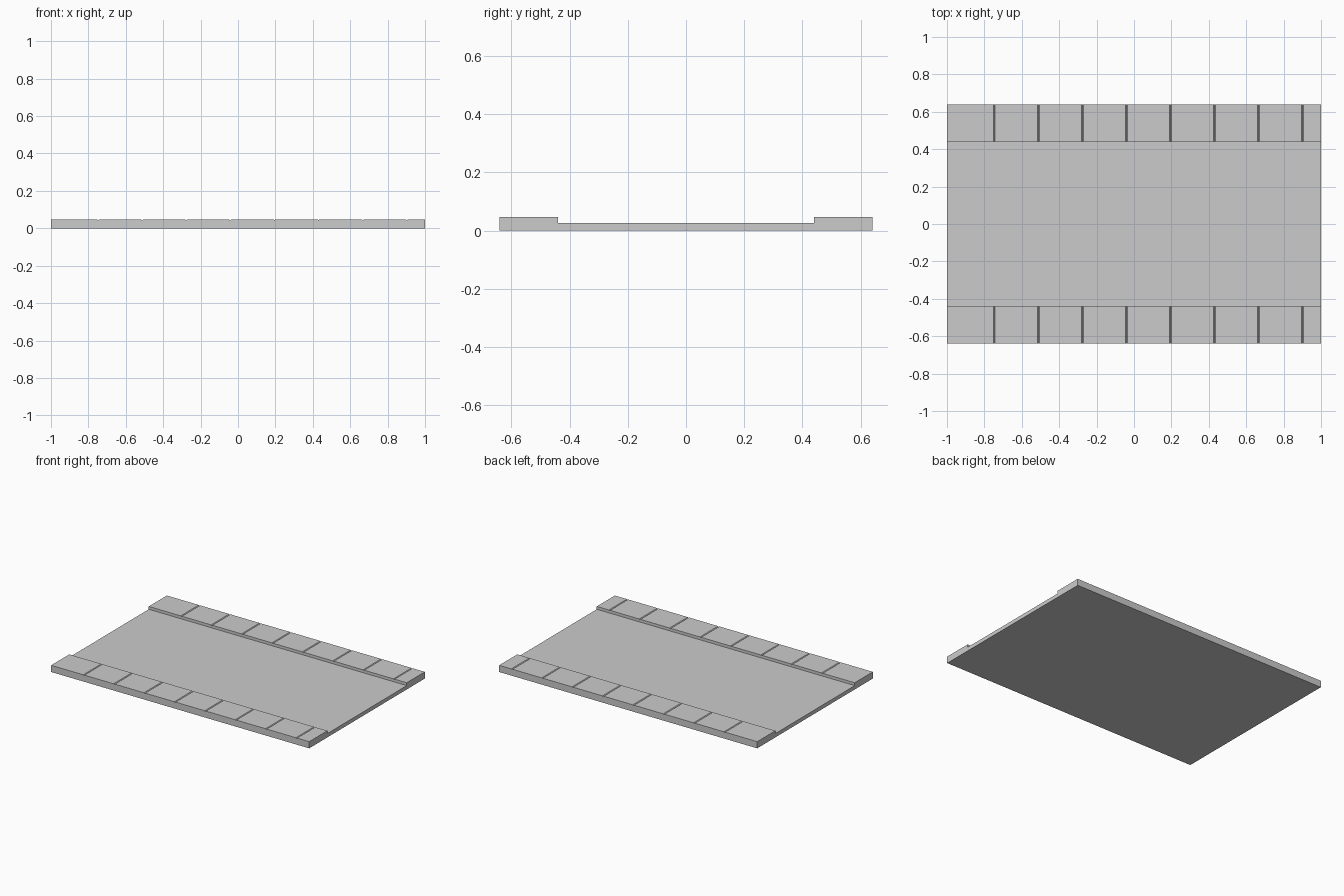
import bpy, bmesh

if "Cube" in bpy.data.objects:
    bpy.data.objects.remove(bpy.data.objects["Cube"])

HALF_X = 1.0
INNER_Y, OUTER_Y = 0.44, 0.64
ROAD_Z, WALK_Z = 0.027, 0.047
GROOVE_W, GROOVE_D = 0.010, 0.005
GROOVES = [-0.747 + 0.2355 * i for i in range(8)]


def extrude_profile(name, profile, y0, y1):
    """Extrude an x/z outline from y0 to y1."""
    bm = bmesh.new()
    face = bm.faces.new([bm.verts.new((x, y0, z)) for x, z in profile])
    ext = bmesh.ops.extrude_face_region(bm, geom=[face])
    verts = [g for g in ext["geom"] if isinstance(g, bmesh.types.BMVert)]
    bmesh.ops.translate(bm, verts=verts, vec=(0, y1 - y0, 0))
    bmesh.ops.recalc_face_normals(bm, faces=bm.faces)
    mesh = bpy.data.meshes.new(name)
    bm.to_mesh(mesh)
    bm.free()
    obj = bpy.data.objects.new(name, mesh)
    bpy.context.collection.objects.link(obj)
    return obj


# Road slab
extrude_profile("road", [(-HALF_X, 0), (HALF_X, 0), (HALF_X, ROAD_Z), (-HALF_X, ROAD_Z)],
                -INNER_Y, INNER_Y)

# Raised pavement outline with V-shaped joints between the paving slabs
outline = [(HALF_X, 0), (-HALF_X, 0), (-HALF_X, WALK_Z)]
for gx in GROOVES:
    outline += [(gx - GROOVE_W / 2, WALK_Z), (gx, WALK_Z - GROOVE_D), (gx + GROOVE_W / 2, WALK_Z)]
outline.append((HALF_X, WALK_Z))

# Pavements on both sides of the road
extrude_profile("front_pavement", outline, -OUTER_Y, -INNER_Y)
extrude_profile("back_pavement", outline, INNER_Y, OUTER_Y)
